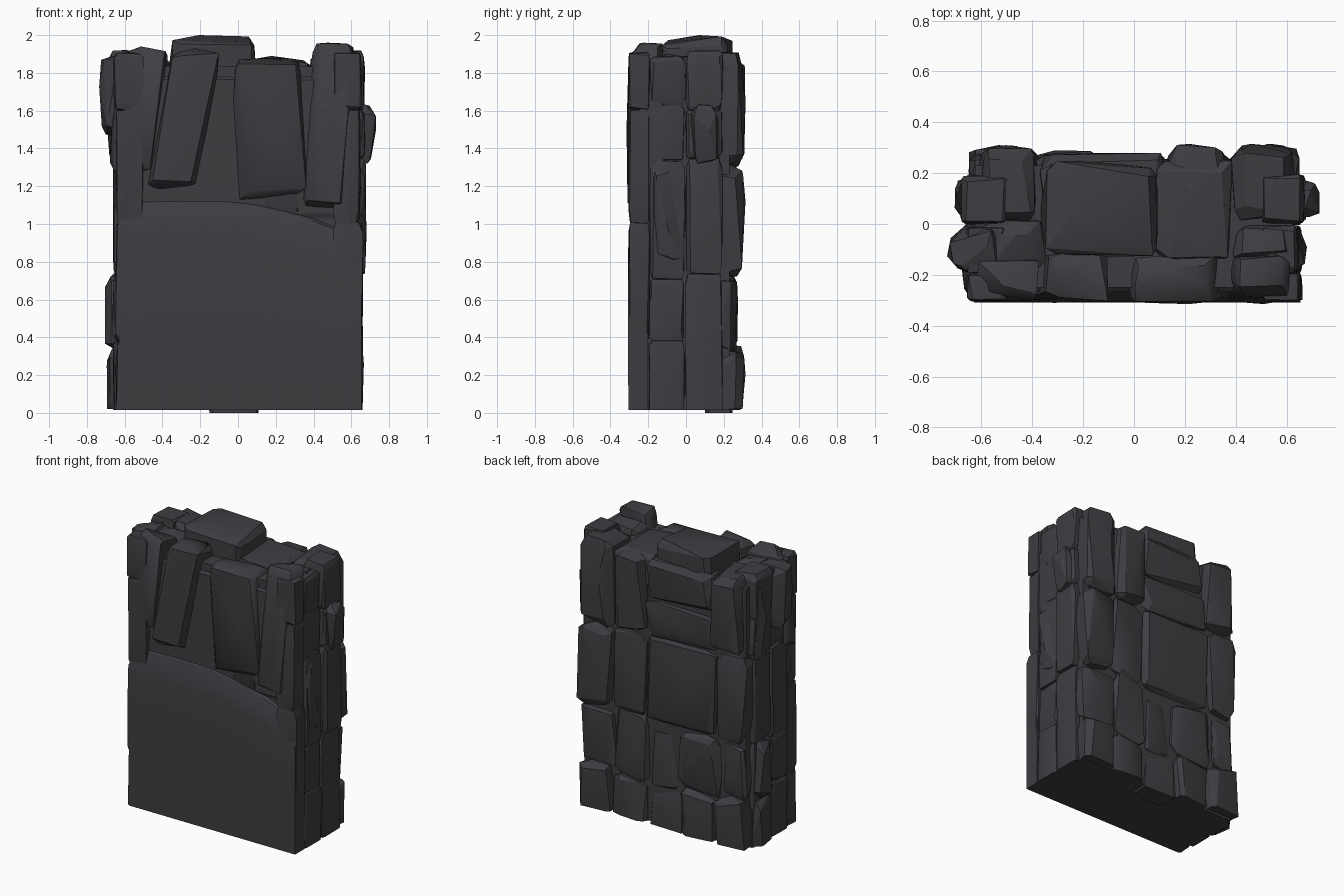
import bpy, bmesh, math, random
from mathutils import Vector

if "Cube" in bpy.data.objects:
    bpy.data.objects.remove(bpy.data.objects["Cube"])

random.seed(11)
mat = bpy.data.materials.new("dark slate grey")
mat.diffuse_color = (0.048, 0.047, 0.054, 1)
mat.use_nodes = True
mat.node_tree.nodes["Principled BSDF"].inputs["Base Color"].default_value = mat.diffuse_color


def finish(name, bm, angle):
    bmesh.ops.recalc_face_normals(bm, faces=bm.faces)
    me = bpy.data.meshes.new(name)
    bm.to_mesh(me)
    bm.free()
    me.materials.append(mat)
    ob = bpy.data.objects.new(name, me)
    bpy.context.collection.objects.link(ob)
    bpy.ops.object.select_all(action='DESELECT')
    ob.select_set(True)
    bpy.context.view_layer.objects.active = ob
    bpy.ops.object.shade_smooth_by_angle(angle=math.radians(angle))


def add_rock(bm, x0, x1, y0, y1, z0, z1, lean=0.0, chip=0.17, rough=0.018):
    """Chipped boulder: hull of jittered chamfered box; lean shifts its foot in x."""
    lo, hi = Vector((x0, y0, z0)), Vector((x1, y1, z1))
    size, mid = hi - lo, (lo + hi) / 2
    cut = [min(chip * s, 0.06) for s in size]
    pts = []
    for ax in range(3):
        u, v = (ax + 1) % 3, (ax + 2) % 3
        for side in (-1, 1):
            flat = ax == 2 and side < 0 and z0 < 0.06
            for su, sv in ((-1, -1), (-1, 1), (1, -1), (1, 1), (0, 0)):
                p = Vector((0, 0, 0))
                dip = 0 if flat or su == 0 else random.uniform(0, rough)
                p[ax] = mid[ax] + side * (size[ax] / 2 - dip)
                for a, s in ((u, su), (v, sv)):
                    c = cut[a] * random.uniform(0.4, 1.3)
                    if su == 0:
                        p[a] = mid[a] + random.uniform(-0.2, 0.2) * size[a]
                    else:
                        p[a] = mid[a] + s * (size[a] / 2 - c)
                if p.z < z0 + cut[2] * 1.4 and z0 < 0.06:
                    p.z = z0
                p.x += lean * (z1 - p.z) / size.z
                pts.append(bm.verts.new(p))
    bmesh.ops.convex_hull(bm, input=pts, use_existing_faces=False)


def rocks(name, specs, angle=18, **kw):
    bm = bmesh.new()
    for s in specs:
        add_rock(bm, *s, **kw)
    bmesh.ops.delete(bm, geom=[v for v in bm.verts if not v.link_faces], context='VERTS')
    finish(name, bm, angle)


# Solid core that closes the joints between stones
bm = bmesh.new()
bmesh.ops.create_cube(bm, size=1)
for v in bm.verts:
    v.co = (v.co.x * 1.25, v.co.y * 0.48 - 0.01, 0.015 + (v.co.z + 0.5) * 1.82)
finish("core", bm, 30)

# Smooth front panel whose arched top rolls back under the columns
bm = bmesh.new()
profile = [(0, -0.305), (0.6, -0.308), (0.84, -0.305), (0.93, -0.293), (1.0, -0.268), (1.05, -0.2)]
cols, n = [], 16
for i in range(n + 1):
    x = -0.63 + 1.285 * i / n
    arch = 1.1 - 0.33 * max(0, x + 0.15) ** 2 - 0.12 * max(0, -x - 0.3) ** 2
    cols.append([bm.verts.new((x, y, 0.015 + z * arch)) for z, y in profile]
                + [bm.verts.new((x, -0.2, 0.015))])
for a, b in zip(cols, cols[1:]):
    for j in range(len(a)):
        k = (j + 1) % len(a)
        bm.faces.new((a[j], b[j], b[k], a[k]))
bm.faces.new(cols[0])
bm.faces.new(cols[-1])
finish("front_panel", bm, 30)

# Columns hanging over the front panel
rocks("front_columns", [
    (-0.63, -0.36, -0.305, -0.12, 1.27, 1.94, -0.06),
    (-0.36, -0.06, -0.31, -0.1, 1.17, 1.93, -0.13),
    (-0.04, 0.35, -0.315, -0.1, 1.12, 1.88, 0.02),
    (0.37, 0.64, -0.315, -0.1, 1.06, 1.96, -0.04),
    (0.1, 0.36, -0.27, -0.1, 1.0, 1.5, 0.0),
], angle=35, chip=0.3, rough=0.035)
rocks("front_recess", [(-0.65, 0.64, -0.265, -0.1, 1.02, 1.8, 0.0)], rough=0.005)

# Stones on the crown
rocks("top_stones", [
    (-0.37, 0.1, -0.13, 0.25, 1.6, 2.0),
    (0.06, 0.4, -0.16, 0.27, 1.6, 1.89),
    (0.38, 0.64, -0.16, 0.02, 1.6, 1.9),
    (-0.62, -0.34, -0.2, 0.04, 1.6, 1.9),
], chip=0.3, rough=0.05)

# Stacked side columns: y range, outer x, joint heights; used on both sides
side_cols = [
    (-0.305, -0.19, 0.655, [0.015, 0.37, 1.0, 1.6, 1.9]),
    (-0.195, -0.005, 0.66, [0.015, 0.38, 0.7, 1.33, 1.62, 1.88]),
    (-0.005, 0.195, 0.67, [0.015, 0.73, 1.34, 1.6, 1.91]),
]
for side, name in ((1, "right_side_stones"), (-1, "left_side_stones")):
    specs = []
    for y0, y1, xo, joints in side_cols:
        for z0, z1 in zip(joints, joints[1:]):
            ends = sorted((side * 0.5, side * (xo + random.uniform(-0.012, 0.01))))
            specs.append((*ends, y0, y1, z0, z1 + 0.01))
    rocks(name, specs, chip=0.12, rough=0.012)

# Boulders that stick out of the two sides
rocks("side_boulders", [
    (-0.735, -0.5, -0.19, 0.0, 1.46, 1.91),
    (-0.7, -0.5, 0.0, 0.2, 1.3, 1.86),
    (-0.705, -0.5, 0.0, 0.19, 0.34, 0.74),
    (-0.695, -0.5, -0.02, 0.2, 0.02, 0.35),
    (0.5, 0.73, 0.02, 0.19, 1.32, 1.64),
    (0.5, 0.68, -0.2, 0.0, 0.78, 1.3),
], chip=0.3, rough=0.03)

# Irregular masonry on the back: x range, depth, z range
back = [
    # bottom course
    (0.39, 0.64, 0.315, 0.02, 0.34), (0.12, 0.39, 0.28, 0.015, 0.3),
    (-0.16, 0.12, 0.25, 0.0, 0.28), (-0.4, -0.14, 0.29, 0.015, 0.33),
    (-0.65, -0.4, 0.31, 0.03, 0.36),
    # second course
    (0.36, 0.65, 0.275, 0.32, 0.72), (0.11, 0.38, 0.27, 0.28, 0.76),
    (-0.1, 0.12, 0.25, 0.26, 0.68), (-0.45, -0.1, 0.275, 0.32, 0.74),
    (-0.64, -0.45, 0.26, 0.35, 0.73),
    # third course
    (0.39, 0.65, 0.315, 0.72, 1.31), (0.13, 0.4, 0.28, 0.74, 1.32),
    (-0.41, 0.15, 0.275, 0.72, 1.34), (-0.65, -0.41, 0.29, 0.74, 1.36),
    # upper course
    (0.37, 0.64, 0.315, 1.3, 1.91), (0.13, 0.38, 0.315, 1.31, 1.88),
    (-0.41, 0.14, 0.27, 1.32, 1.58), (-0.38, 0.14, 0.28, 1.57, 1.88),
    (-0.62, -0.38, 0.31, 1.36, 1.91),
]
rocks("back_stones", [(x0, x1, 0.0 if z1 > 1.87 else 0.1, d, z0, z1)
                      for x0, x1, d, z0, z1 in back], chip=0.2, rough=0.035)
